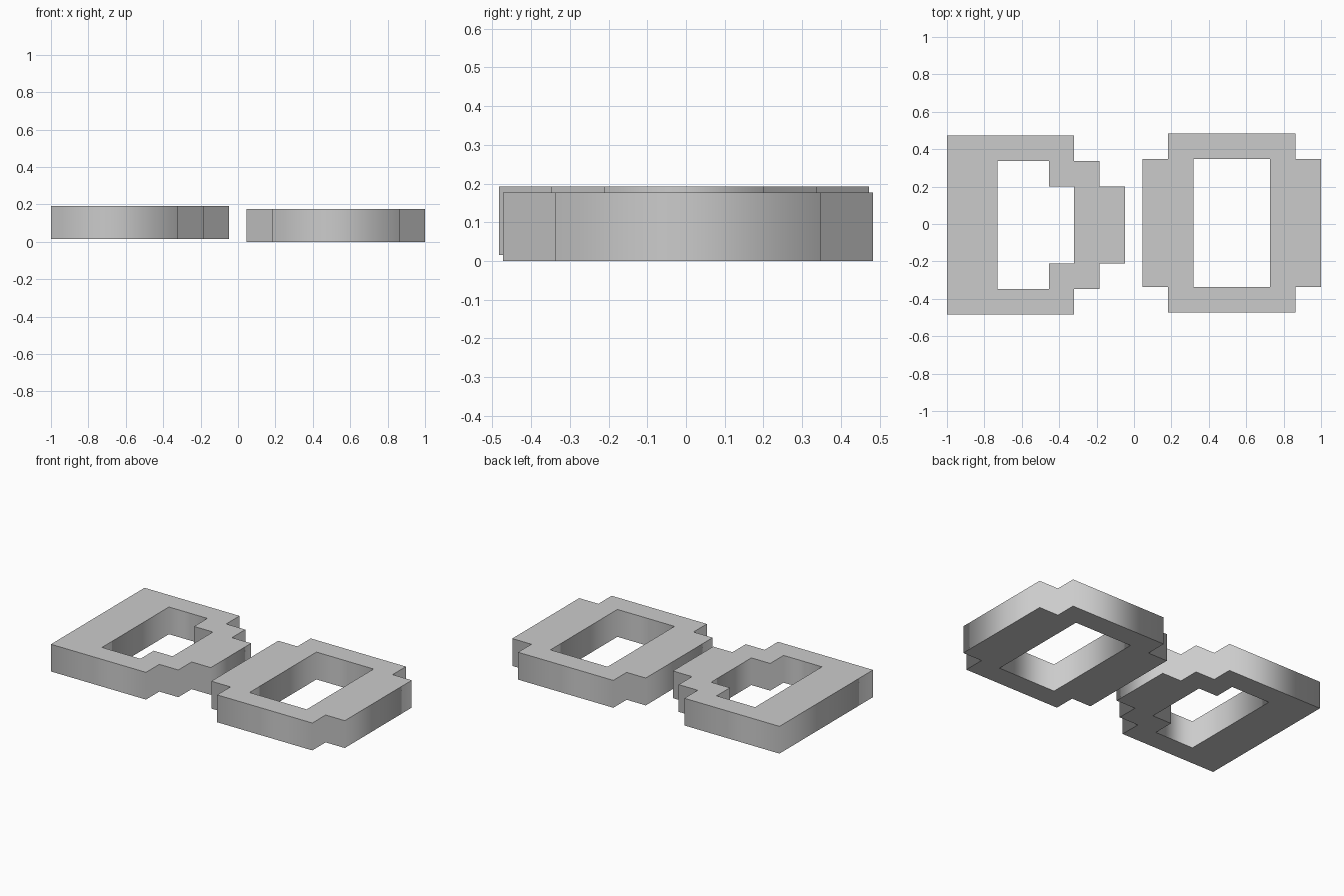
import bpy

if "Cube" in bpy.data.objects:
    bpy.data.objects.remove(bpy.data.objects["Cube"])


def mirror_loop(half):
    """Close an upper half outline by mirroring it across its own y = 0."""
    return half + [(x, -y) for x, y in reversed(half)]


def stepped_frame(name, outer, inner, y, z0, z1):
    """Flat plate with a hole: filled 2D curve, extruded and turned into mesh."""
    curve = bpy.data.curves.new(name, 'CURVE')
    curve.dimensions = '2D'
    curve.fill_mode = 'BOTH'
    curve.extrude = (z1 - z0) / 2
    for half in (outer, inner):
        loop = mirror_loop(half)
        spline = curve.splines.new('POLY')
        spline.points.add(len(loop) - 1)
        for point, (px, py) in zip(spline.points, loop):
            point.co = (px, py, 0, 1)
        spline.use_cyclic_u = True
    obj = bpy.data.objects.new(name, curve)
    bpy.context.collection.objects.link(obj)
    obj.location = (0, y, (z0 + z1) / 2)
    bpy.ops.object.select_all(action='DESELECT')
    obj.select_set(True)
    bpy.context.view_layer.objects.active = obj
    bpy.ops.object.convert(target='MESH')
    return bpy.context.object


# half heights of the pixel-like steps
TOP, MID, LOW = 0.478, 0.342, 0.206

# left frame: square on the left, two steps on the right
stepped_frame(
    "left_frame",
    [(-1, TOP), (-0.32, TOP), (-0.32, MID), (-0.184, MID), (-0.184, LOW), (-0.047, LOW)],
    [(-0.73, MID), (-0.455, MID), (-0.455, LOW), (-0.32, LOW)],
    -0.005, 0.016, 0.192)

# right frame: one step cut from every corner
stepped_frame(
    "right_frame",
    [(0.045, MID), (0.182, MID), (0.182, TOP), (0.863, TOP), (0.863, MID), (1, MID)],
    [(0.318, MID), (0.727, MID)],
    0.005, 0.0, 0.177)
